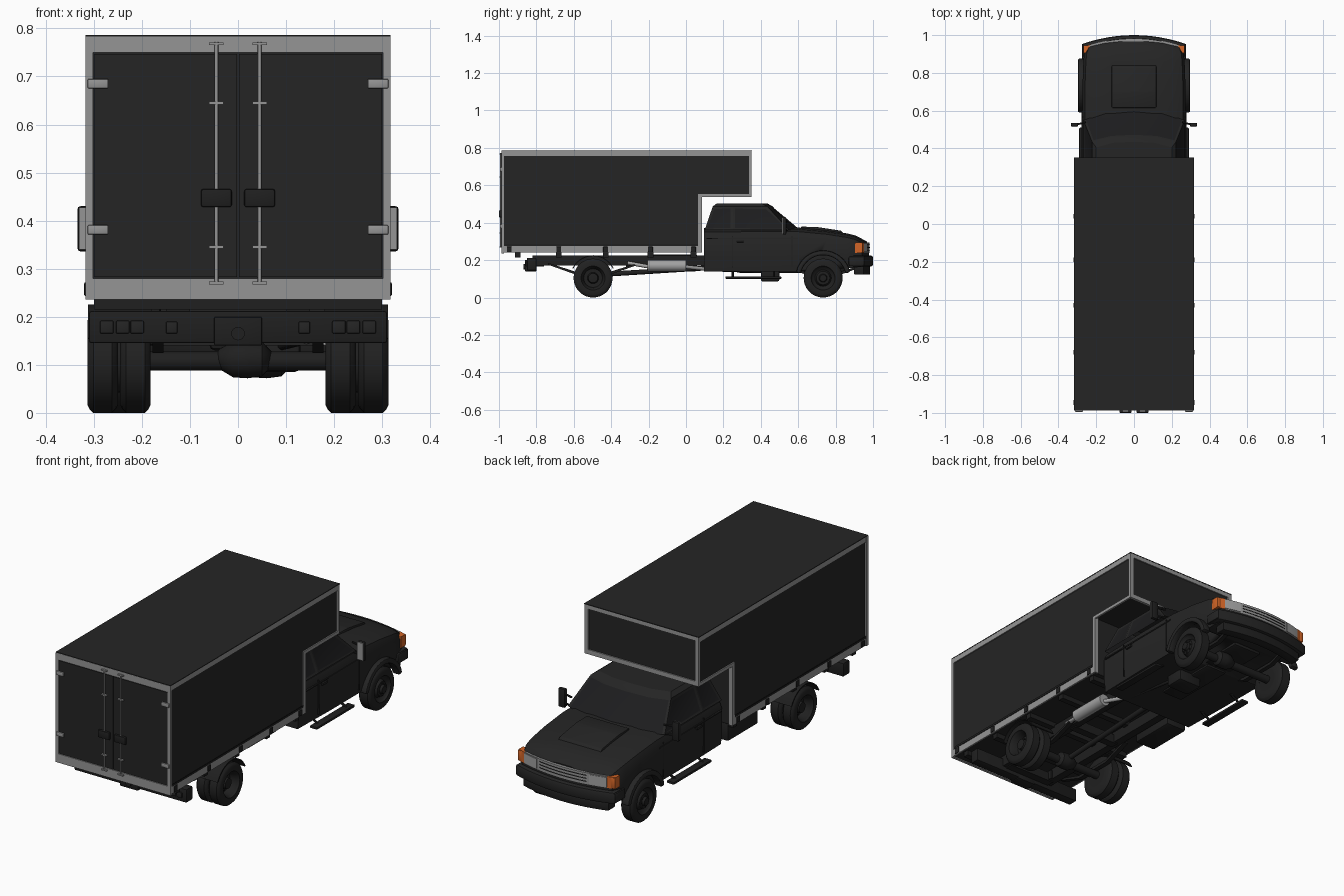
import bpy, bmesh, math
from mathutils import Vector, Matrix

if "Cube" in bpy.data.objects:
    bpy.data.objects.remove(bpy.data.objects["Cube"])

def mat(name, r, g, b):
    m = bpy.data.materials.new(name)
    m.diffuse_color = (r, g, b, 1)
    m.use_nodes = True
    m.node_tree.nodes["Principled BSDF"].inputs["Base Color"].default_value = m.diffuse_color
    return m

BLACK = mat("body_black", .018, .018, .018)
DARK = mat("chassis_black", .014, .014, .014)
TYRE = mat("tyre_black", .015, .015, .015)
GLASS = mat("dark_glass", .012, .012, .013)
GREY = mat("trim_grey", .30, .30, .30)
STEEL = mat("exhaust_steel", .36, .36, .36)
ORANGE = mat("lamp_orange", .65, .13, .02)

def finish(bm, name, mats, mirror=False, angle=35):
    bmesh.ops.recalc_face_normals(bm, faces=bm.faces)
    me = bpy.data.meshes.new(name)
    bm.to_mesh(me)
    bm.free()
    for m in (mats if isinstance(mats, list) else [mats]):
        me.materials.append(m)
    me.shade_smooth()
    me.set_sharp_from_angle(angle=math.radians(angle))
    ob = bpy.data.objects.new(name, me)
    bpy.context.collection.objects.link(ob)
    if mirror:
        ob.modifiers.new("mirror", 'MIRROR').use_mirror_merge = False
    return ob

def box(name, x, y, z, m, bevel=0, mirror=False):
    bm = bmesh.new()
    size = (x[1] - x[0], y[1] - y[0], z[1] - z[0])
    c = Vector((sum(x) / 2, sum(y) / 2, sum(z) / 2))
    bmesh.ops.create_cube(bm, size=1, matrix=Matrix.Translation(c) @ Matrix.Diagonal((*size, 1)))
    if bevel:
        bmesh.ops.bevel(bm, geom=bm.edges[:], offset=bevel, segments=2, profile=.5, affect='EDGES')
    return finish(bm, name, m, mirror)

def rod(name, a, b, r, m, mirror=False, seg=16):
    a, b = Vector(a), Vector(b)
    rot = (b - a).to_track_quat('Z', 'Y').to_matrix().to_4x4()
    bm = bmesh.new()
    bmesh.ops.create_cone(bm, cap_ends=True, segments=seg, radius1=r, radius2=r,
                          depth=(b - a).length, matrix=Matrix.Translation((a + b) / 2) @ rot)
    return finish(bm, name, m, mirror)

def lathe(name, prof, cy, cz, m, mirror=True, seg=36):
    # profile of (x, radius) turned around an axle parallel to x
    bm = bmesh.new()
    vs = [bm.verts.new((x, cy, cz + r)) for x, r in prof]
    es = [bm.edges.new(p) for p in zip(vs, vs[1:])]
    bmesh.ops.spin(bm, geom=vs + es, cent=(0, cy, cz), axis=(1, 0, 0), angle=2 * math.pi, steps=seg)
    bmesh.ops.remove_doubles(bm, verts=bm.verts, dist=1e-5)
    return finish(bm, name, m, mirror)

def prism(name, pts, x0, x1, m, mirror=False, bevel=0):
    # (y, z) outline extruded along x
    bm = bmesh.new()
    f = bm.faces.new([bm.verts.new((x0, y, z)) for y, z in pts])
    r = bmesh.ops.extrude_face_region(bm, geom=[f])
    bmesh.ops.translate(bm, vec=(x1 - x0, 0, 0), verts=[v for v in r['geom'] if isinstance(v, bmesh.types.BMVert)])
    if bevel:
        bmesh.ops.bevel(bm, geom=bm.edges[:], offset=bevel, segments=2, profile=.5, affect='EDGES')
    return finish(bm, name, m, mirror)

def bowed(name, x0, x1, z0, z1, yc, bow, depth, m, mirror=False, n=12, bevel=0):
    # bar curved in plan, following the nose
    bm = bmesh.new()
    xs = [x0 + (x1 - x0) * i / n for i in range(n + 1)]
    fr = [(x, yc - bow * (x / .26) ** 2) for x in xs]
    loop = fr + [(x, y - depth) for x, y in reversed(fr)]
    f = bm.faces.new([bm.verts.new((x, y, z0)) for x, y in loop])
    r = bmesh.ops.extrude_face_region(bm, geom=[f])
    bmesh.ops.translate(bm, vec=(0, 0, z1 - z0), verts=[v for v in r['geom'] if isinstance(v, bmesh.types.BMVert)])
    if bevel:
        es = [e for e in bm.edges if abs(e.verts[0].co.z - e.verts[1].co.z) < 1e-6]
        bmesh.ops.bevel(bm, geom=es, offset=bevel, segments=2, profile=.5, affect='EDGES')
    return finish(bm, name, m, mirror)

def arc_band(name, cy, cz, r0, r1, a0, a1, x0, x1, m, bevel=0, n=16):
    ang = [math.radians(a0 + (a1 - a0) * i / n) for i in range(n + 1)]
    pts = [(cy + r1 * math.cos(a), cz + r1 * math.sin(a)) for a in ang]
    pts += [(cy + r0 * math.cos(a), cz + r0 * math.sin(a)) for a in reversed(ang)]
    return prism(name, pts, x0, x1, m, True, bevel)

# Cargo box with overhang above the cab
prism("cargo_box", [(-.982, .24), (.078, .24), (.078, .543), (.345, .543), (.345, .782), (-.982, .782)],
      -.31, .31, BLACK)
box("cargo_roof", (-.317, .317), (-.986, .352), (.782, .786), BLACK)
S = (.306, .316)
for nm, y, z in [("top", (-.985, .351), (.756, .783)), ("bottom", (-.985, .085), (.24, .275)),
                 ("overhang_bottom", (.065, .351), (.537, .553)), ("overhang_front", (.337, .351), (.537, .783)),
                 ("front_post", (.065, .085), (.24, .553)), ("rear_post", (-.985, -.972), (.24, .783))]:
    box("side_trim_" + nm, S, y, z, GREY, mirror=True)
box("side_trim_seam", (.316, .3175), (-.97, .065), (.276, .287), DARK, mirror=True)
for y in (-.945, -.68, -.43, -.19, .04):
    box("side_clamp", (.31, .32), (y - .013, y + .013), (.243, .272), DARK, .003, True)
for z in ((.537, .56), (.762, .783)):
    box("overhang_front_rail", (-.316, .316), (.337, .351), z, GREY)
box("overhang_front_post", (.295, .316), (.337, .351), (.537, .783), GREY, mirror=True)
box("front_wall_post", (.295, .316), (.07, .085), (.24, .543), GREY, mirror=True)

# Rear doors
box("rear_trim_top", (-.317, .317), (-.987, -.972), (.75, .783), GREY)
box("rear_trim_bottom", (-.317, .317), (-.987, -.972), (.236, .28), GREY)
box("rear_trim_post", (.302, .317), (-.987, -.972), (.236, .783), GREY, mirror=True)
box("rear_door", (.002, .3), (-.986, -.975), (.283, .747), BLACK, mirror=True)
rod("door_lock_rod", (.045, -.991, .268), (.045, -.991, .772), .004, GREY, True, 12)
for z in (.768, .645, .345, .27):
    box("rod_bracket", (.03, .06), (-.996, -.984), (z - .003, z + .003), GREY, mirror=True)
box("door_lock", (.013, .077), (-1.0, -.985), (.428, .466), DARK, .005, True)
for z in (.685, .381):
    box("door_hinge", (.27, .313), (-.994, -.984), (z - .01, z + .01), GREY, .003, True)

# Cab lower body: lofted sections of (y, half width, bottom, top)
bm = bmesh.new()
rings = []
for y, w, zb, zt in [(.097, .268, .14, .372), (.35, .274, .14, .374), (.6, .274, .14, .374), (.75, .272, .15, .36),
                     (.86, .268, .155, .343), (.905, .263, .16, .332), (.94, .25, .165, .314),
                     (.957, .19, .165, .305), (.967, .1, .165, .3)]:
    half = [(.4 * w, zt), (.8 * w, zt - .008), (.95 * w, zt - .022), (w, zt - .055), (w, .21), (.975 * w, zb)]
    rings.append([bm.verts.new((x, y, z)) for x, z in half] + [bm.verts.new((-x, y, z)) for x, z in reversed(half)])
for a, b in zip(rings, rings[1:]):
    for i in range(12):
        bm.faces.new((a[i], a[(i + 1) % 12], b[(i + 1) % 12], b[i]))
for r in (rings[0], rings[-1]):
    for i in range(5):
        bm.faces.new((r[i], r[i + 1], r[10 - i], r[11 - i]))
body = finish(bm, "cab_body", BLACK)

# Wheel arches cut through the wings
FY, RY, WZ = .733, -.497, .104
for s in (-1, 1):
    cut = rod("arch_cutter", (s * .17, FY, WZ), (s * .4, FY, WZ), .125, DARK, seg=32)
    cut.hide_render = True
    md = body.modifiers.new("arch", 'BOOLEAN')
    md.operation, md.object, md.solver = 'DIFFERENCE', cut, 'EXACT'
    bpy.context.view_layer.objects.active = body
    bpy.ops.object.modifier_apply(modifier=md.name)
    bpy.data.objects.remove(cut)
arc_band("wing_flare", FY, WZ, .122, .148, 12, 168, .255, .297, BLACK, .008)

# Cab top with inset windows
bm = bmesh.new()
rings = []
for z, half in [(.362, [(.268, .1), (.268, .25), (.268, .55), (.15, .598), (0, .612)]),
                (.487, [(.222, .143), (.222, .25), (.222, .435), (.12, .457), (0, .463)]),
                (.503, [(.2, .165), (.2, .25), (.2, .405), (.11, .43), (0, .435)])]:
    rings.append([bm.verts.new((x, y, z)) for x, y in half] +
                 [bm.verts.new((-x, y, z)) for x, y in reversed(half[:-1])])
for a, b in zip(rings, rings[1:]):
    for i in range(9):
        bm.faces.new((a[i], a[(i + 1) % 9], b[(i + 1) % 9], b[i]))
bm.faces.new(rings[-1])
bmesh.ops.recalc_face_normals(bm, faces=bm.faces)
walls = [f for f in bm.faces if f.calc_center_median().z < .45]
screen = [f for f in walls if f.calc_center_median().y > .48]
side = [f for f in walls if f not in screen]
bmesh.ops.inset_region(bm, faces=screen, thickness=.014, depth=-.002)
bmesh.ops.inset_individual(bm, faces=side, thickness=.016, depth=-.003)
for f in screen + side:
    f.material_index = 1
finish(bm, "cab_top", [BLACK, GLASS], angle=25)

# Bonnet scoop, door seams, handle, mirrors, steps
prism("bonnet_scoop", [(.615, .35), (.615, .379), (.7, .377), (.83, .357), (.845, .34)], -.118, .118, BLACK, bevel=.004)
for y in (.245, .565):
    box("door_seam", (.262, .2752), (y, y + .004), (.16, .33), DARK, mirror=True)
box("body_crease", (.262, .277), (.11, .6), (.312, .318), BLACK, mirror=True)
box("door_handle", (.27, .281), (.27, .31), (.295, .308), DARK, .003, True)
box("mirror_housing", (.296, .334), (.518, .536), (.336, .43), DARK, .006, True)
box("mirror_glass", (.299, .331), (.514, .52), (.34, .427), GREY, mirror=True)
for z in (.36, .405):
    rod("mirror_arm", (.255, .54, z), (.3, .527, z), .005, DARK, True, 8)
box("side_step", (.25, .29), (.21, .51), (.1, .113), DARK, .004, True)
for y in (.25, .47):
    rod("step_bracket", (.2, y, .15), (.27, y, .108), .006, DARK, True, 8)

# Nose: grille, lamps, bumper
bowed("grille", -.235, .235, .238, .295, .982, .043, .03, GREY)
for z in (.252, .267, .282):
    bowed("grille_slot", -.13, .13, z - .002, z + .002, .9835, .043, .01, DARK)
bowed("headlamp", .145, .228, .243, .29, .985, .043, .02, STEEL, True)
bowed("corner_lamp", .228, .268, .238, .295, .986, .045, .035, ORANGE, True)
box("corner_lamp_side", (.245, .268), (.905, .945), (.24, .293), ORANGE, .003, True)
bowed("nose_lip", -.25, .25, .222, .239, .978, .043, .05, BLACK)
bowed("front_bumper", -.272, .272, .165, .225, 1.0, .042, .07, BLACK, bevel=.012)
box("bumper_end", (.245, .276), (.87, .955), (.17, .22), BLACK, .008, True)
bowed("front_valance", -.235, .235, .122, .168, .985, .045, .05, DARK, bevel=.006)

# Wheels: single front, twin rear
def tyre(name, x0, x1, cy):
    lathe(name, [(x0, .058), (x0, .088), (x0 + .004, .096), (x0 + .012, WZ), (x1 - .012, WZ),
                 (x1 - .004, .096), (x1, .088), (x1, .064), (x1 - .008, .06)], cy, WZ, TYRE)
tyre("front_tyre", .218, .287, FY)
lathe("front_rim", [(.22, 0), (.22, .06), (.281, .063), (.272, .056), (.266, .044), (.282, .036),
                    (.284, .022), (.296, .018), (.297, 0)], FY, WZ, DARK)
tyre("rear_inner_tyre", .182, .245, RY)
tyre("rear_outer_tyre", .25, .313, RY)
lathe("rear_rim", [(.184, 0), (.184, .06), (.307, .063), (.3, .057), (.268, .05), (.266, .03),
                   (.295, .025), (.298, 0)], RY, WZ, DARK)
for i in range(8):
    a = i * math.pi / 4
    for nm, cy, x, r in (("front_wheel_nut", FY, .28, .029), ("rear_wheel_nut", RY, .265, .038)):
        y, z = cy + r * math.cos(a), WZ + r * math.sin(a)
        rod(nm, (x, y, z), (x + .008, y, z), .004, TYRE, True, 6)
arc_band("rear_mudguard", RY, WZ, .117, .122, 25, 155, .18, .312, DARK)

# Chassis, axles and springs
box("chassis_rail", (.11, .15), (-.82, .9), (.17, .225), DARK, mirror=True)
for y in (-.9, -.68, -.43, -.19, .04):
    box("floor_bearer", (-.3, .3), (y - .015, y + .015), (.215, .242), DARK)
for y in (-.78, -.3, .1, .45, .88):
    box("chassis_crossmember", (-.13, .13), (y - .02, y + .02), (.165, .21), DARK)
for nm, cy, w, dx in (("rear", RY, .2, .02), ("front", FY, .23, .06)):
    rod(nm + "_axle", (-w, cy, .108), (w, cy, .108), .02, DARK)
    lathe(nm + "_differential", [(dx - .07, 0), (dx - .06, .02), (dx - .03, .038), (dx, .04),
                                 (dx + .03, .036), (dx + .065, .0)], cy, .112, DARK, False, 20)
    prism(nm + "_leaf_spring", [(cy - .24, .185), (cy - .1, .14), (cy + .1, .14), (cy + .24, .185),
                                (cy + .24, .175), (cy + .1, .125), (cy - .1, .125), (cy - .24, .175)],
          .155, .178, DARK, True)
rod("drive_shaft", (.01, RY, .12), (.0, .3, .17), .013, DARK)
box("gearbox", (-.06, .06), (.28, .62), (.13, .22), DARK, .012)
box("transfer_case", (.0, .13), (.4, .5), (.085, .15), DARK, .012)
box("engine_sump", (-.08, .08), (.62, .85), (.14, .22), DARK, .01)
box("fuel_tank", (-.275, -.16), (-.18, .06), (.14, .23), DARK, .01)

# Exhaust
rod("muffler", (.185, -.205, .17), (.185, .0, .17), .03, STEEL, seg=24)
rod("exhaust_front_pipe", (.185, -.01, .165), (.13, .13, .15), .01, STEEL)
rod("exhaust_link_pipe", (.13, .13, .15), (.09, .42, .14), .01, DARK)
rod("exhaust_tail_pipe", (.185, -.2, .165), (.16, -.31, .185), .01, STEEL)

# Rear bumper with lamp clusters and tow plate
box("rear_bumper", (-.31, .31), (-.85, -.8), (.145, .212), DARK, .005)
box("bumper_mount", (.1, .14), (-.82, -.74), (.17, .215), DARK, mirror=True)
box("tow_plate", (-.05, .05), (-.862, -.8), (.14, .2), DARK, .004)
rod("tow_hitch", (0, -.868, .165), (0, -.8, .165), .014, DARK)
for x in (.21, .24, .273):
    box("rear_lamp", (x - .014, x + .014), (-.857, -.845), (.165, .192), BLACK, .003, True)
box("rear_marker", (.126, .15), (-.857, -.845), (.165, .19), BLACK, .003, True)
